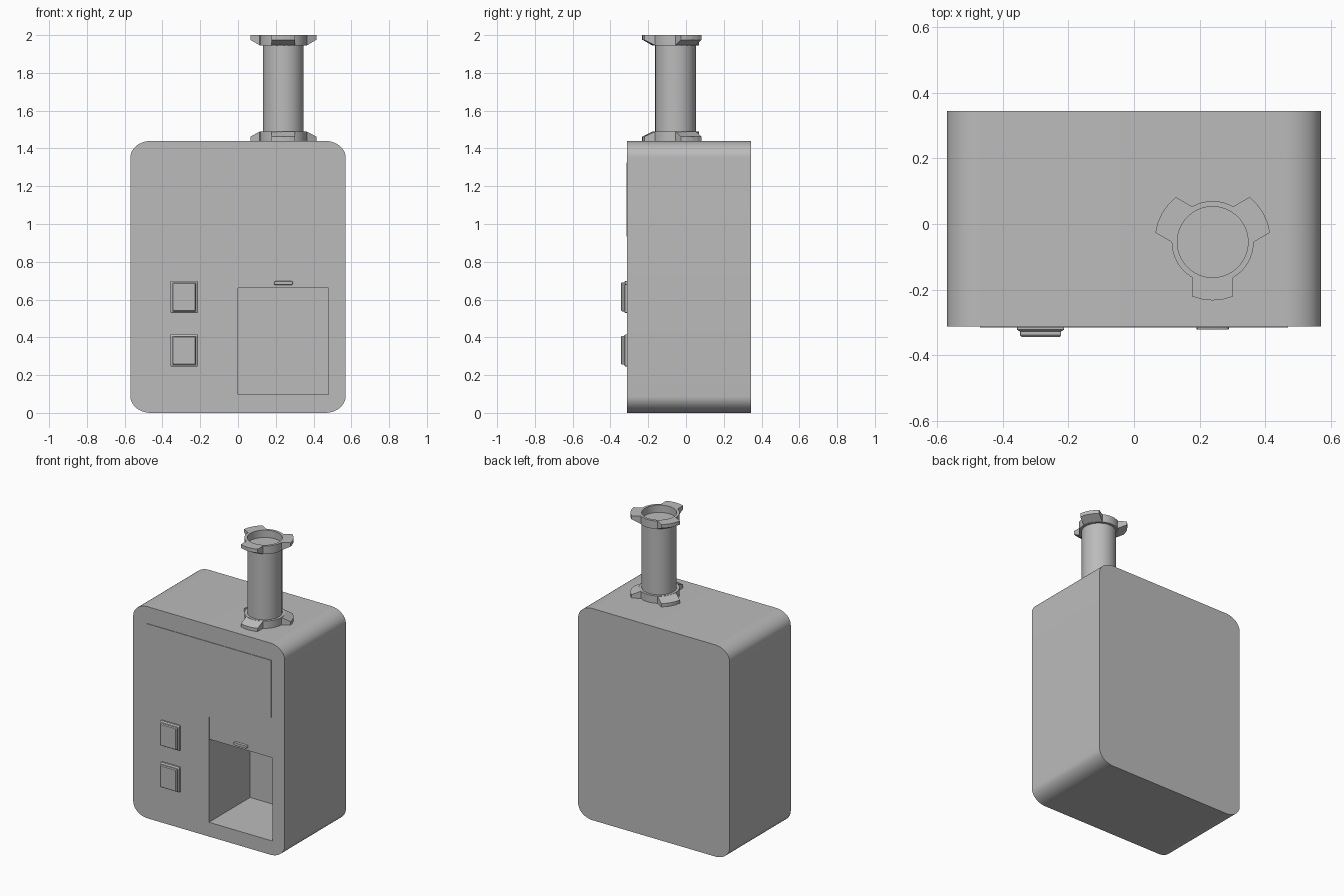
import bpy, bmesh
from math import sin, cos, pi, radians, asin
from mathutils import Matrix

cube = bpy.data.objects.get("Cube")
if cube:
    bpy.data.objects.remove(cube, do_unlink=True)

# One plain grey for everything
grey = bpy.data.materials.new("plain grey")
GREY = (0.5, 0.5, 0.5, 1)
grey.diffuse_color = GREY
grey.use_nodes = True
grey.node_tree.nodes["Principled BSDF"].inputs["Base Color"].default_value = GREY

FRONT, BACK = -0.312, 0.345


def finish(name, bm, smooth=None):
    bmesh.ops.recalc_face_normals(bm, faces=bm.faces)
    mesh = bpy.data.meshes.new(name)
    bm.to_mesh(mesh)
    bm.free()
    mesh.materials.append(grey)
    obj = bpy.data.objects.new(name, mesh)
    bpy.context.collection.objects.link(obj)
    bpy.ops.object.select_all(action="DESELECT")
    bpy.context.view_layer.objects.active = obj
    obj.select_set(True)
    if smooth:
        bpy.ops.object.shade_smooth_by_angle(angle=radians(smooth))
    return obj


def loft(name, rings, cap=True, smooth=None):
    """Skin a list of equal-length point rings."""
    bm = bmesh.new()
    loops = [[bm.verts.new(p) for p in ring] for ring in rings]
    n = len(loops[0])
    for a, b in zip(loops, loops[1:]):
        for i in range(n):
            bm.faces.new((a[i], a[(i + 1) % n], b[(i + 1) % n], b[i]))
    if cap:
        bm.faces.new(loops[0])
        bm.faces.new(loops[-1])
    return finish(name, bm, smooth)


def box(name, x0, x1, y0, y1, z0, z1):
    bm = bmesh.new()
    bmesh.ops.create_cube(bm, size=1, matrix=Matrix.Translation(
        ((x0 + x1) / 2, (y0 + y1) / 2, (z0 + z1) / 2))
        @ Matrix.Diagonal((x1 - x0, y1 - y0, z1 - z0, 1)))
    return finish(name, bm)


def rounded(x0, x1, z0, z1, rx, rz, y, steps):
    """Rounded rectangle in a plane of constant y."""
    corners = ((x1 - rx, z1 - rz), (x0 + rx, z1 - rz), (x0 + rx, z0 + rz), (x1 - rx, z0 + rz))
    return [(cx + rx * cos(a), y, cz + rz * sin(a))
            for k, (cx, cz) in enumerate(corners)
            for a in ((k + i / steps) * pi / 2 for i in range(steps + 1))]


# Rounded housing
body = loft("housing", [rounded(-0.57, 0.57, 0, 1.44, 0.11, 0.088, y, 14)
                        for y in (FRONT, BACK)])

# Dispensing niche with a shallow door track above it
for cutter in (box("niche_cutter", 0, 0.48, -0.5, 0.13, 0.097, 0.66),
               box("track_cutter", 0, 0.48, -0.5, FRONT + 0.005, 0.64, 0.815)):
    cutter.hide_render = True
    mod = body.modifiers.new("cut", "BOOLEAN")
    mod.object = cutter
    mod.solver = "EXACT"
    bpy.context.view_layer.objects.active = body
    bpy.ops.object.modifier_apply(modifier=mod.name)
    bpy.data.objects.remove(cutter, do_unlink=True)
bpy.ops.object.select_all(action="DESELECT")
body.select_set(True)
bpy.ops.object.shade_smooth_by_angle(angle=radians(30))

# Thin front panel
box("front_panel", -0.47, 0.47, FRONT - 0.004, FRONT + 0.01, 0.935, 1.325)

# Small pull above the niche
loft("niche_pull", [rounded(0.19 + d, 0.29 - d, 0.677 + d, 0.697 - d, 0.008, 0.008, y, 3)
                    for y, d in ((FRONT + 0.01, 0), (-0.319, 0), (-0.322, 0.0015))], smooth=30)

# Two push buttons: flared base, step and softened cap
for name, zc in (("upper_button", 0.614), ("lower_button", 0.331)):
    loft(name, [rounded(-0.285 - w, -0.285 + w, zc - h, zc + h, 0.004, 0.004, y, 2)
                for y, w, h in ((FRONT + 0.01, 0.072, 0.085), (-0.322, 0.072, 0.085),
                                (-0.328, 0.063, 0.076), (-0.339, 0.063, 0.076),
                                (-0.345, 0.058, 0.071))])

# Tube and its three-winged collars
CX, CY, HOLE, RING, TIP, HALF = 0.24, -0.055, 0.108, 0.125, 0.18, 0.0625


def ring(r, z, n=64):
    return [(CX + r * cos(2 * pi * i / n), CY + r * sin(2 * pi * i / n), z) for i in range(n)]


loft("tube", [ring(HOLE, 1.43), ring(HOLE, 1.95)], smooth=30)


def collar(name, z_flat, z_inner):
    """Ring with wings; each wing is thin at the tip and full height at the ring."""
    z_tip = z_flat + (z_inner - z_flat) * 0.45
    loft(name + "_ring", [ring(HOLE, z_flat), ring(RING, z_flat), ring(RING, z_inner),
                          ring(HOLE, z_inner), ring(HOLE, z_flat)], cap=False, smooth=30)
    for k, direction in enumerate((30, 150, 270)):
        turn = Matrix.Translation((CX, CY, 0)) @ Matrix.Rotation(radians(direction), 4, "Z")
        sweep = asin(HALF / 0.174)
        spokes = [sweep * (i / 2 - 1) for i in range(5)]
        outer = [(TIP * cos(a) - 0.002, HALF * sin(a) / sin(sweep)) for a in spokes]
        inner = [((RING ** 2 - y * y) ** 0.5 - 0.002, y) for x, y in reversed(outer)]
        flat = [turn @ Matrix.Translation((x, y, z_flat)).to_translation() for x, y in outer + inner]
        far = [turn @ Matrix.Translation((x, y, z_tip if i < 5 else z_inner)).to_translation()
               for i, (x, y) in enumerate(outer + inner)]
        loft(f"{name}_wing_{k + 1}", [flat, far])


collar("lower_collar", 1.44, 1.49)
collar("upper_collar", 2.0, 1.945)
